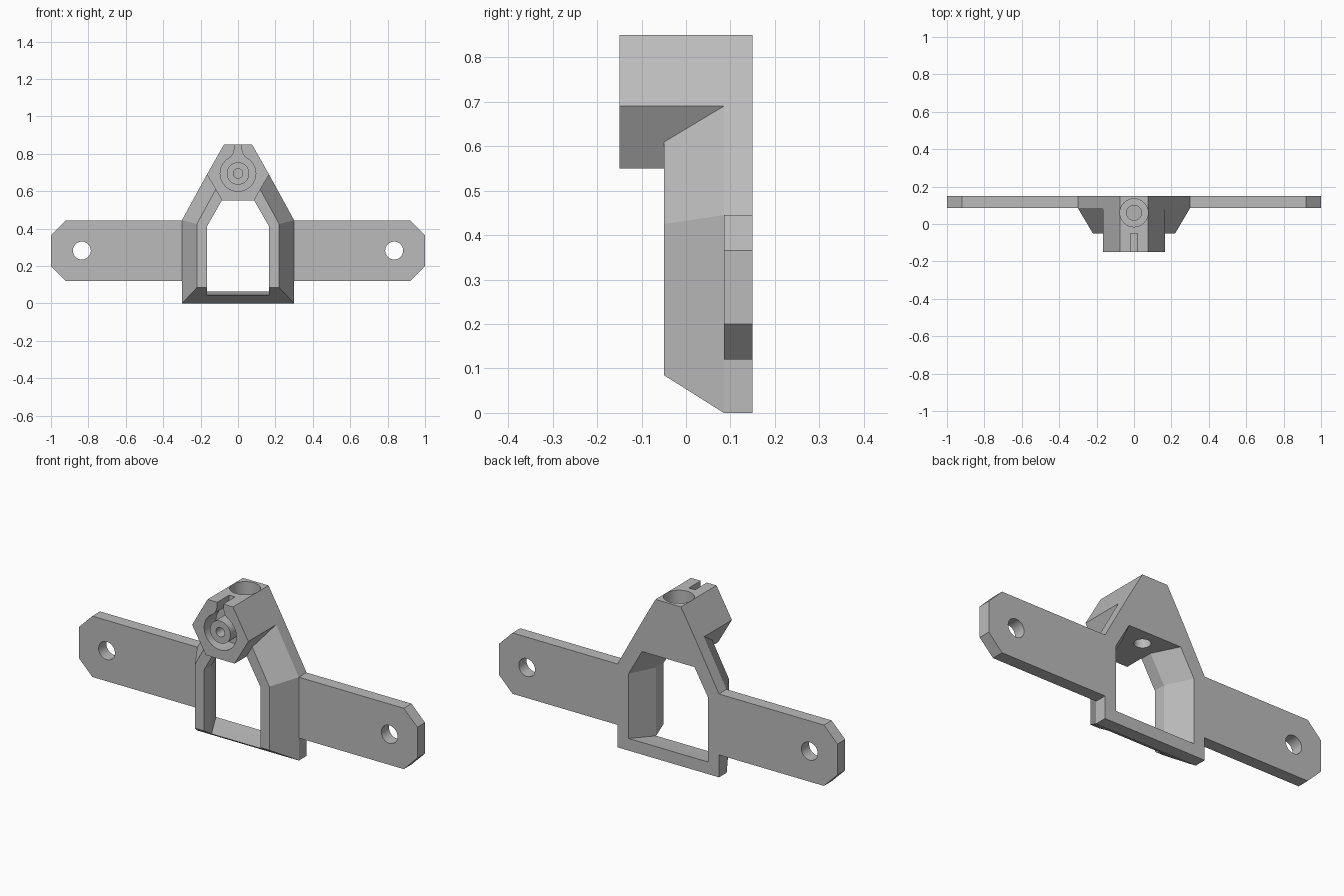
import bpy, bmesh
from math import cos, sin, pi

old = bpy.data.objects.get("Cube")
if old:
    bpy.data.objects.remove(old)

grey = bpy.data.materials.new("plain grey")
grey.use_nodes = True
colour = (0.5, 0.5, 0.5, 1)
grey.diffuse_color = colour
grey.node_tree.nodes["Principled BSDF"].inputs["Base Color"].default_value = colour


def loft(name, rings):
    """Closed solid through rings of 3D points with equal counts."""
    bm = bmesh.new()
    loops = [[bm.verts.new(p) for p in ring] for ring in rings]
    n = len(loops[0])
    for a, b in zip(loops, loops[1:]):
        for i in range(n):
            j = (i + 1) % n
            bm.faces.new((a[i], a[j], b[j], b[i]))
    bm.faces.new(loops[0])
    bm.faces.new(loops[-1])
    bmesh.ops.recalc_face_normals(bm, faces=bm.faces)
    mesh = bpy.data.meshes.new(name)
    bm.to_mesh(mesh)
    bm.free()
    mesh.materials.append(grey)
    ob = bpy.data.objects.new(name, mesh)
    bpy.context.collection.objects.link(ob)
    return ob


def mirrored(half, y):
    """Right half outline, listed bottom to top, mirrored across x = 0."""
    return [(x, y, z) for x, z in half] + [(-x, y, z) for x, z in reversed(half)]


def prism(name, half, y0, y1):
    return loft(name, [mirrored(half, y0), mirrored(half, y1)])


def rod_y(name, x, z, r, y0, y1):
    circle = [(x + r * cos(i * pi / 24), z + r * sin(i * pi / 24)) for i in range(48)]
    return loft(name, [[(a, y, b) for a, b in circle] for y in (y0, y1)])


def rod_z(name, y, r, z0, z1):
    circle = [(r * cos(i * pi / 24), y + r * sin(i * pi / 24)) for i in range(48)]
    return loft(name, [[(a, b, z) for a, b in circle] for z in (z0, z1)])


def combine(target, tool, operation):
    mod = target.modifiers.new("combine", 'BOOLEAN')
    mod.operation = operation
    mod.solver = 'EXACT'
    mod.object = tool
    bpy.context.view_layer.objects.active = target
    bpy.ops.object.modifier_apply(modifier=mod.name)
    bpy.data.objects.remove(tool)


# Back plate with chamfered wings and a pointed centre
bracket = prism("mounting_bracket", [
    (0.3, 0), (0.3, 0.12), (0.92, 0.12), (1, 0.2), (1, 0.365), (0.92, 0.445),
    (0.3, 0.445), (0.166, 0.69), (0.075, 0.85)], 0.085, 0.15)

# Tapered frame in front of the plate
frame = loft("tapered_frame", [
    mirrored([(0.3, 0), (0.3, 0.445), (0.166, 0.69)], 0.085),
    mirrored([(0.22, 0.085), (0.22, 0.425), (0.086, 0.67)], -0.05)])
combine(bracket, frame, 'UNION')

# Six-sided clamp head
head = prism("clamp_head", [(0.085, 0.55), (0.166, 0.69), (0.075, 0.85)], -0.15, 0.12)
combine(bracket, head, 'UNION')


# Central opening, wider at the back
def opening(w, floor, y):
    return mirrored([(w, floor), (w, 0.41), (w - 0.08, 0.55)], y)


cuts = [loft("opening_cutter", [
    opening(0.24, 0.066, 0.16), opening(0.167, 0.045, 0.015), opening(0.167, 0.045, -0.07)])]

# Screw holes in the wings
for side in (-1, 1):
    cuts.append(rod_y("wing_hole_cutter", side * 0.835, 0.283, 0.048, 0, 0.2))

# Stepped vertical bore
cuts.append(rod_z("bore_cutter", 0.06, 0.075, 0.62, 0.9))
cuts.append(rod_z("lower_bore_cutter", 0.06, 0.04, 0.5, 0.7))

# Ring groove around a boss, with a flared slot to the top
groove = rod_y("groove_cutter", 0, 0.695, 0.095, -0.2, -0.05)
combine(groove, rod_y("boss_core", 0, 0.695, 0.06, -0.25, 0), 'DIFFERENCE')
cuts.append(groove)
cuts.append(prism("slot_cutter", [
    (0.052, 0.77), (0.034, 0.787), (0.023, 0.806), (0.018, 0.83), (0.018, 0.9)], -0.2, -0.05))
cuts.append(rod_y("boss_hole_cutter", 0, 0.695, 0.025, -0.2, 0.05))

for cutter in cuts:
    combine(bracket, cutter, 'DIFFERENCE')

bpy.ops.object.select_all(action='DESELECT')
bracket.select_set(True)
bpy.context.view_layer.objects.active = bracket
bpy.ops.object.shade_smooth_by_angle(angle=0.4)
